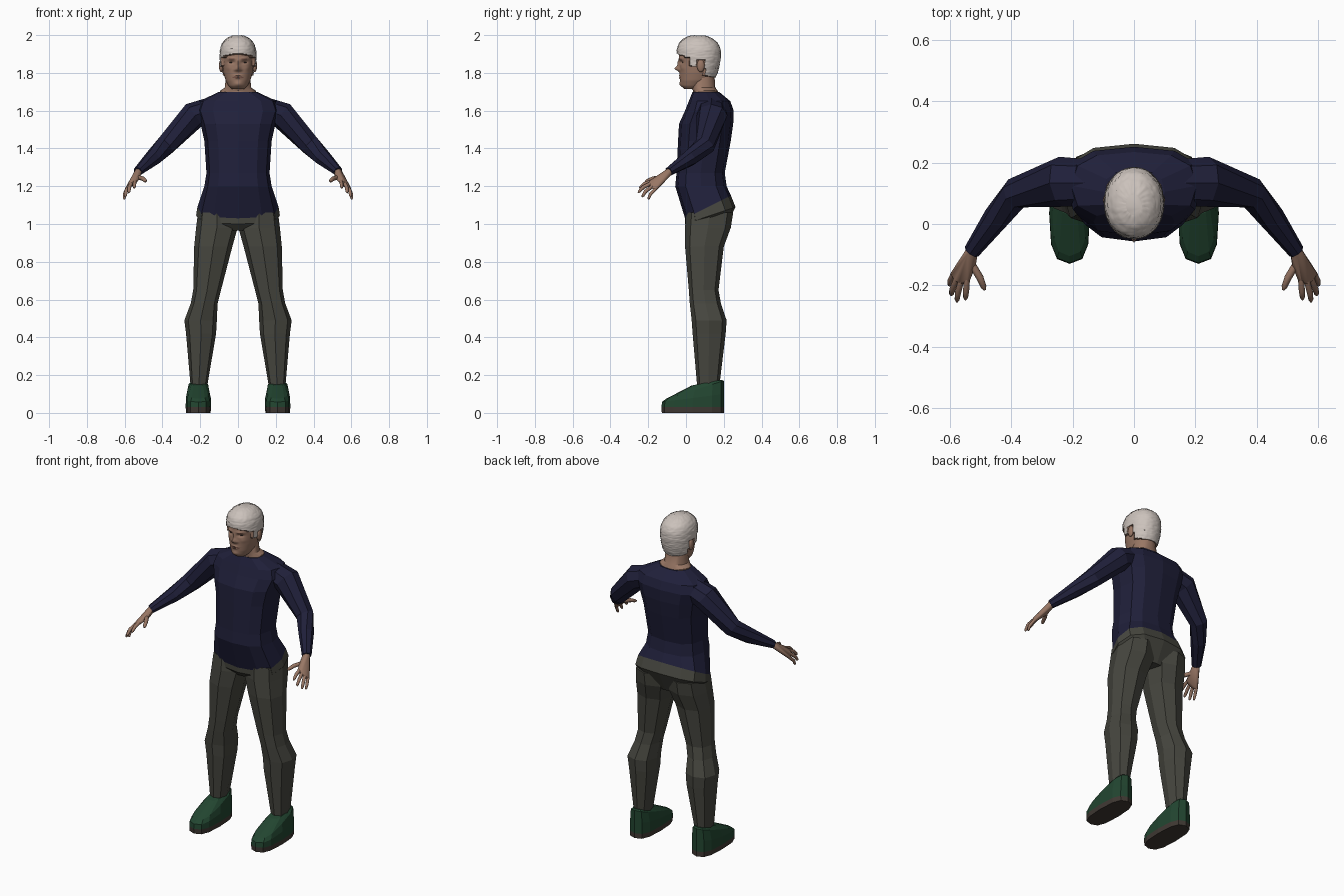
import bpy, bmesh, math, random
from mathutils import Vector

if "Cube" in bpy.data.objects:
    bpy.data.objects.remove(bpy.data.objects["Cube"])

random.seed(4)


def material(name, rgb):
    m = bpy.data.materials.new(name)
    m.diffuse_color = (*rgb, 1)
    m.use_nodes = True
    m.node_tree.nodes["Principled BSDF"].inputs["Base Color"].default_value = m.diffuse_color
    return m


NAVY = material("navy_cloth", (0.014, 0.014, 0.042))
TROUSER = material("grey_olive_cloth", (0.062, 0.062, 0.050))
GREEN = material("green_leather", (0.016, 0.060, 0.030))
SOLE = material("brown_sole", (0.050, 0.040, 0.033))
SKIN = material("skin", (0.32, 0.185, 0.13))
LIP = material("dark_skin", (0.17, 0.08, 0.06))
HAIR = material("pale_hair", (0.60, 0.54, 0.50))
EYE = material("dark_eye", (0.03, 0.022, 0.02))


def finish(name, bm, mats, smooth=None):
    bmesh.ops.recalc_face_normals(bm, faces=bm.faces[:])
    me = bpy.data.meshes.new(name)
    bm.to_mesh(me)
    bm.free()
    for m in mats:
        me.materials.append(m)
    ob = bpy.data.objects.new(name, me)
    bpy.context.collection.objects.link(ob)
    if smooth:
        bpy.ops.object.select_all(action='DESELECT')
        ob.select_set(True)
        bpy.context.view_layer.objects.active = ob
        bpy.ops.object.shade_smooth_by_angle(angle=math.radians(smooth))
    return ob


def ring(cx, rx, yf, yb, zf, zb=None, n=12, p=0.75):
    """Rounded-box outline whose height slopes from front (zf) to back (zb)."""
    zb = zf if zb is None else zb
    pts = []
    for i in range(n):
        a = 2 * math.pi * i / n
        c, s = math.cos(a), math.sin(a)
        u = math.copysign(abs(c) ** p, c) if abs(c) > 1e-6 else 0
        v = math.copysign(abs(s) ** p, s) if abs(s) > 1e-6 else 0
        t = (v + 1) / 2
        pts.append(Vector((cx + rx * u, yf + (yb - yf) * t, zf + (zb - zf) * t)))
    return pts


def loft(rings, s=1):
    bm = bmesh.new()
    rows = [[bm.verts.new((q.x * s, q.y, q.z)) for q in r] for r in rings]
    for a, b in zip(rows, rows[1:]):
        for i in range(len(a)):
            j = (i + 1) % len(a)
            bm.faces.new((a[i], a[j], b[j], b[i]))
    bm.faces.new(rows[0])
    bm.faces.new(rows[-1])
    return bm


def tube(path, n, s):
    """path: (point, horizontal radius, vertical radius)."""
    pts = [Vector(p[0]) for p in path]
    rings = []
    for k, (_, rh, rv) in enumerate(path):
        d = (pts[min(k + 1, len(pts) - 1)] - pts[max(k - 1, 0)]).normalized()
        side = d.cross(Vector((0, 0, 1))).normalized()
        up = side.cross(d)
        rings.append([pts[k] + side * rh * math.cos(2 * math.pi * i / n)
                      + up * rv * math.sin(2 * math.pi * i / n) for i in range(n)])
    return loft(rings, s)


# sweater body
hem = ring(0, .215, -.005, .238, 1.03, 1.15)
body = [hem] + [ring(0, rx, yf, yb, z) for z, rx, yf, yb in (
    (1.20, .178, -.057, .215), (1.27, .167, -.05, .205), (1.44, .178, -.042, .237),
    (1.53, .198, -.037, .250), (1.60, .222, -.005, .252), (1.65, .205, .015, .235),
    (1.70, .10, .035, .175))]
finish("sweater_body", loft(body), [NAVY])

# trouser seat
finish("trouser_seat", loft([hem, ring(0, .222, -.004, .262, 1.0, 1.09),
                             ring(0, .15, .03, .2, .965)]), [TROUSER])

for s, side in ((1, "left"), (-1, "right")):
    # sleeve
    finish(side + "_sleeve", tube([
        ((.08, .135, 1.63), .07, .06), ((.235, .138, 1.575), .082, .072),
        ((.385, .10, 1.415), .052, .056), ((.45, .02, 1.35), .043, .045),
        ((.53, -.09, 1.278), .027, .024)], 8, s), [NAVY])

    # trouser leg
    leg = [ring((xi + xo) / 2, (xo - xi) / 2, yf, yb, z, n=8, p=.8) for z, xi, xo, yf, yb in (
        (1.06, .01, .212, .0, .25), (.98, .002, .222, -.005, .237), (.88, .03, .232, -.005, .2),
        (.65, .09, .237, .015, .172), (.58, .108, .25, .02, .185), (.49, .112, .284, .03, .215),
        (.42, .116, .275, .035, .21), (.13, .165, .25, .06, .175))]
    finish(side + "_trouser_leg", loft(leg, s), [TROUSER])

    # shoe sole and upper
    sole_top = ring(.21, .067, -.13, .2, .03, p=.7)
    finish(side + "_sole", loft([ring(.21, .065, -.128, .2, 0, p=.7), sole_top], s), [SOLE])
    finish(side + "_shoe", loft([sole_top, ring(.21, .066, -.127, .2, .058, .1, p=.7),
                                 ring(.21, .057, -.105, .2, .075, .17, p=.7),
                                 ring(.21, .04, .03, .19, .145, .175, p=.7)], s), [GREEN])

    # palm: hull around wrist, knuckles and thumb root
    bm = bmesh.new()
    for c, r in (((.527, -.085, 1.28), .021), ((.545, -.18, 1.226), .012),
                 ((.563, -.185, 1.215), .012), ((.577, -.178, 1.2), .012),
                 ((.588, -.162, 1.187), .011), ((.53, -.135, 1.245), .015)):
        ball = bmesh.ops.create_icosphere(bm, subdivisions=1, radius=r)["verts"]
        bmesh.ops.translate(bm, verts=ball, vec=(c[0] * s, c[1], c[2]))
    hull = bmesh.ops.convex_hull(bm, input=bm.verts[:])
    bmesh.ops.delete(bm, geom=list({v for v in hull["geom_interior"]
                                    if isinstance(v, bmesh.types.BMVert)}), context='VERTS')
    finish(side + "_palm", bm, [SKIN], 50)

    # fingers and thumb
    for name, a, b, c, r in (
            ("index_finger", (.545, -.175, 1.228), (.548, -.218, 1.214), (.55, -.247, 1.19), .010),
            ("middle_finger", (.563, -.18, 1.217), (.575, -.226, 1.195), (.578, -.254, 1.165), .010),
            ("ring_finger", (.577, -.175, 1.202), (.593, -.214, 1.173), (.597, -.232, 1.143), .010),
            ("little_finger", (.588, -.16, 1.188), (.601, -.188, 1.158), (.602, -.2, 1.13), .009),
            ("thumb", (.53, -.13, 1.247), (.503, -.175, 1.24), (.487, -.215, 1.225), .012)):
        a, b, c = map(Vector, (a, b, c))
        finish(side + "_" + name, tube([(a, r, r), (b, r, r), (c.lerp(b, .25), r * .8, r * .8),
                                        (c, r * .35, r * .35)], 8, s), [SKIN], 50)

    # ear and eye
    for name, loc, size, m in (("_ear", (.089, .078, 1.838), (.012, .02, .034), SKIN),
                               ("_eye", (.033, -.014, 1.855), (.012, .006, .0045), EYE)):
        bm = bmesh.new()
        bmesh.ops.create_uvsphere(bm, u_segments=16, v_segments=10, radius=1)
        bmesh.ops.scale(bm, verts=bm.verts[:], vec=size)
        bmesh.ops.translate(bm, verts=bm.verts[:], vec=(loc[0] * s, loc[1], loc[2]))
        finish(side + name, bm, [m], 60)

# neck with a flared base showing inside the collar
finish("neck", loft([ring(0, .096, .035, .17, 1.66, n=16, p=.9),
                     ring(0, .094, .038, .168, 1.706, n=16, p=.9),
                     ring(0, .07, .025, .155, 1.722, n=16, p=.95),
                     ring(0, .062, .02, .15, 1.80, n=16, p=1)]), [SKIN], 40)

# head: dense loft through a short profile of (z, half width, front, back)
PROFILE = [(1.712, .03, -.005, .06), (1.73, .05, -.026, .10), (1.76, .066, -.032, .135),
           (1.80, .077, -.034, .155), (1.84, .083, -.035, .166), (1.88, .086, -.037, .173),
           (1.92, .084, -.037, .172), (1.95, .075, -.028, .160), (1.975, .052, -.002, .130),
           (1.988, .02, .035, .09)]


def section(z):
    for a, b in zip(PROFILE, PROFILE[1:]):
        if z <= b[0] + 1e-9:
            t = (z - a[0]) / (b[0] - a[0])
            return [p + (q - p) * t for p, q in zip(a[1:], b[1:])]


LEVELS, SIDES = 72, 64
z0, z1 = PROFILE[0][0], PROFILE[-1][0]
levels = [z0 + (z1 - z0) * k / (LEVELS - 1) for k in range(LEVELS)]
bm = loft([ring(0, *section(z), z, n=SIDES, p=.95) for z in levels])
for _ in range(3):
    bmesh.ops.smooth_vert(bm, verts=bm.verts[:], factor=.5,
                          use_axis_x=True, use_axis_y=True, use_axis_z=True)


def hairline(x, y):
    if y < 0.0:
        return 1.905 - .012 * abs(x) / .06
    if y < .03:
        return 1.882
    if y < .06:
        return 1.838
    if y < .098:
        return 1.87
    return 1.79 - .2 * (y - .098)


# face relief: (x, z, width, height, push forward), x mirrored
RELIEF = [(0, 1.823, .011, .013, .025), (0, 1.85, .009, .02, .010), (.014, 1.816, .007, .007, .008),
          (.034, 1.875, .02, .007, .006), (.034, 1.856, .015, .008, -.011),
          (.05, 1.825, .014, .014, .004), (0, 1.786, .02, .004, .006),
          (0, 1.773, .017, .004, .006), (0, 1.741, .02, .012, .007)]
bm.normal_update()
normals = {v: v.normal.copy() for v in bm.verts}
bm.faces.ensure_lookup_table()
hair = {f for f in bm.faces if f.calc_center_median().z >
        hairline(f.calc_center_median().x, f.calc_center_median().y)}
hair_verts = {v for f in hair for v in f.verts}
centre = Vector((0, .07, 1.86))
for v in bm.verts:
    if v in hair_verts:
        out = normals[v] if normals[v].dot(v.co - centre) > 0 else -normals[v]
        v.co += out * (.012 + random.uniform(-.0018, .0018))
    elif v.co.y < .04:
        for x, z, w, h, push in RELIEF:
            v.co.y -= push * math.exp(-((abs(v.co.x) - x) / w) ** 2 - ((v.co.z - z) / h) ** 2)
for f in bm.faces:
    c = f.calc_center_median()
    if f in hair:
        f.material_index = 1
    elif c.y < 0 and abs(c.x) < .025 and abs(c.z - 1.779) < .004:
        f.material_index = 2
    elif c.y < 0.02 and abs(abs(c.x) - .034) < .017 and abs(c.z - 1.873) < .003:
        f.material_index = 2
finish("head", bm, [SKIN, HAIR, LIP], 45)
